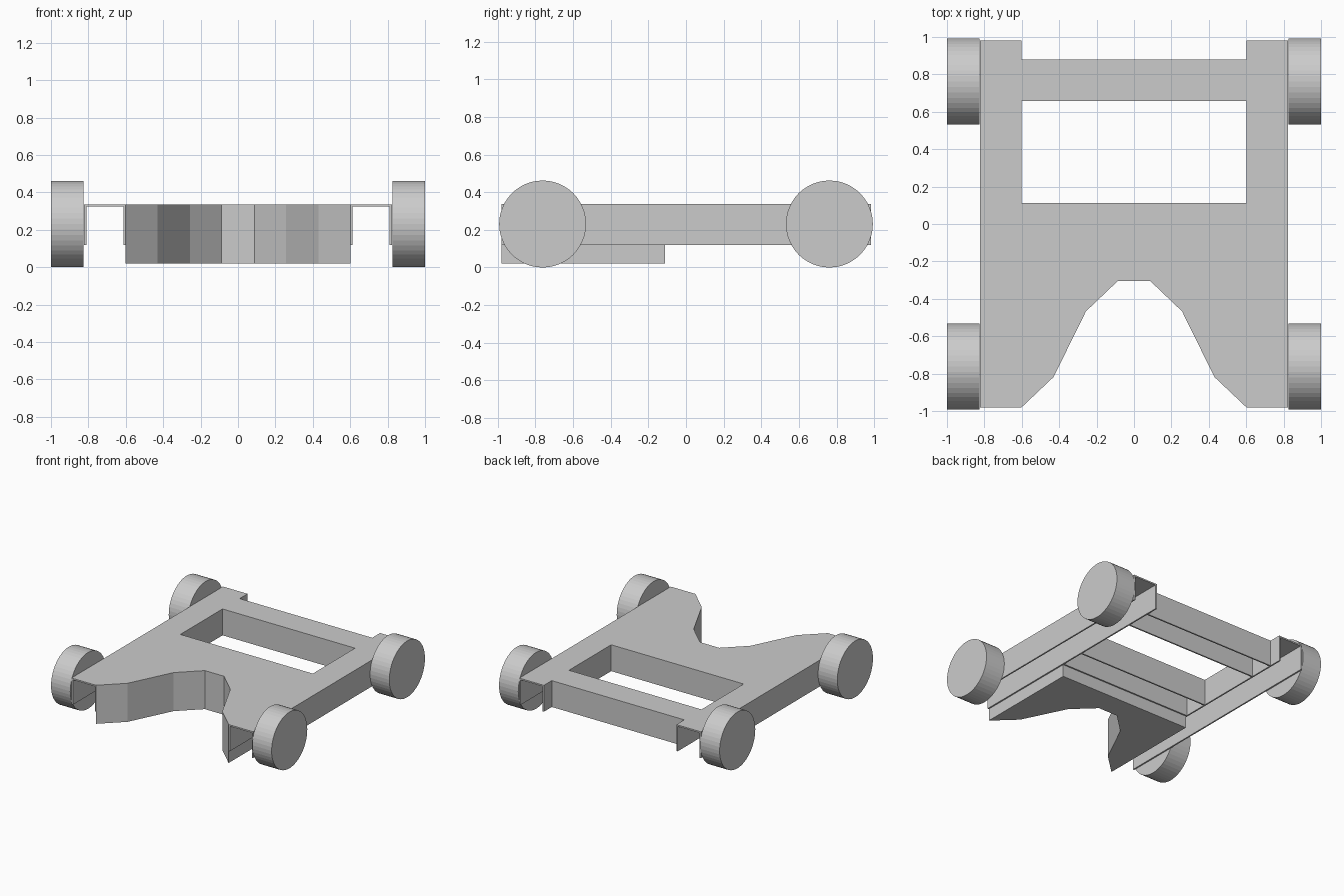
import bpy, bmesh, math
from mathutils import Matrix

if "Cube" in bpy.data.objects:
    bpy.data.objects.remove(bpy.data.objects["Cube"])

TOP, LOW, WALL = 0.336, 0.12, 0.012
W = 0.2225  # channel width


def prism(name, profile, length, matrix):
    """Extrude a closed 2D profile along local z, then place it."""
    bm = bmesh.new()
    face = bm.faces.new([bm.verts.new((u, v, 0)) for u, v in profile])
    ext = bmesh.ops.extrude_face_region(bm, geom=[face])
    verts = [g for g in ext["geom"] if isinstance(g, bmesh.types.BMVert)]
    bmesh.ops.translate(bm, vec=(0, 0, length), verts=verts)
    bm.transform(matrix)
    bmesh.ops.recalc_face_normals(bm, faces=bm.faces)
    mesh = bpy.data.meshes.new(name)
    bm.to_mesh(mesh)
    bm.free()
    obj = bpy.data.objects.new(name, mesh)
    bpy.context.collection.objects.link(obj)
    return obj


# Inverted U channel section: u across, v up
h, i = W / 2, W / 2 - WALL
channel = [(-h, LOW), (-h, TOP), (h, TOP), (h, LOW),
           (i, LOW), (i, TOP - WALL), (-i, TOP - WALL), (-i, LOW)]

# Side rails run along y
along_y = Matrix(((1, 0, 0, 0), (0, 0, 1, 0), (0, 1, 0, 0), (0, 0, 0, 1)))
for side, sx in (("left", -1), ("right", 1)):
    prism(f"{side}_rail", channel, 1.962,
          Matrix.Translation((sx * 0.712, -0.98, 0)) @ along_y)

# Cross members run along x between the rails
along_x = Matrix(((0, 0, 1, 0), (1, 0, 0, 0), (0, 1, 0, 0), (0, 0, 0, 1)))
for name, y in (("rear_cross_channel", 0.769), ("middle_cross_channel", 0.0)):
    prism(name, channel, 1.202, Matrix.Translation((-0.601, y, 0)) @ along_x)

# Solid front block with a stepped bay cut into it
half = [(0.601, -0.111), (0.601, -0.98), (0.43, -0.818), (0.257, -0.467), (0.087, -0.305)]
outline = half + [(-x, y) for x, y in reversed(half)]
prism("front_intake_block", outline, TOP - 0.02, Matrix.Translation((0, 0, 0.02)))

# Wheels
R = 0.231
for end, y in (("front", -0.762), ("rear", 0.762)):
    for side, sx in (("left", -1), ("right", 1)):
        bpy.ops.mesh.primitive_cylinder_add(
            vertices=48, radius=R, depth=0.174,
            location=(sx * 0.913, y, R), rotation=(0, math.pi / 2, 0))
        bpy.context.object.name = f"{end}_{side}_wheel"
